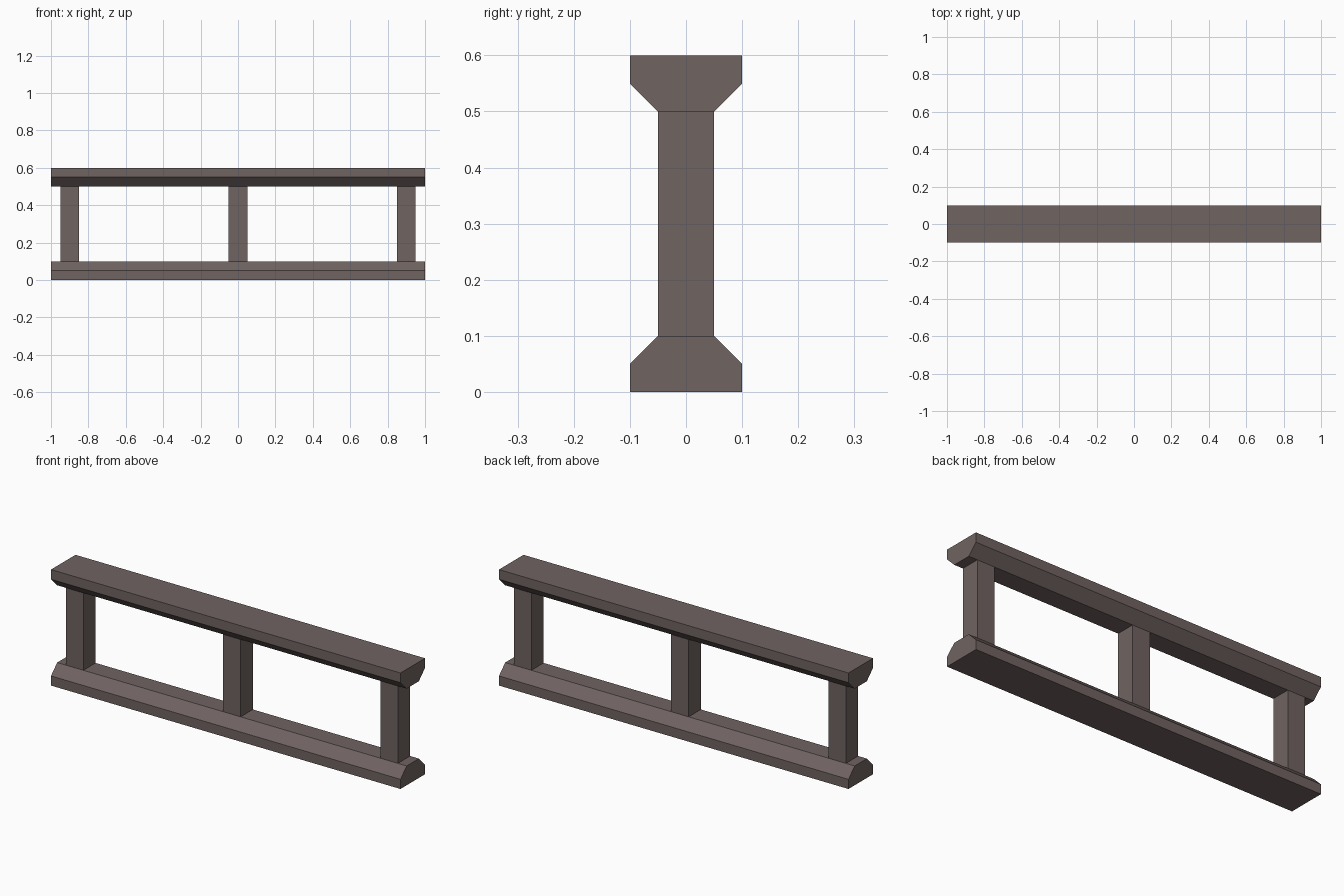
import bpy
import bmesh

if "Cube" in bpy.data.objects:
    bpy.data.objects.remove(bpy.data.objects["Cube"])

stone = bpy.data.materials.new("dark_stone")
stone.diffuse_color = (0.16, 0.125, 0.12, 1.0)
stone.use_nodes = True
stone.node_tree.nodes["Principled BSDF"].inputs["Base Color"].default_value = stone.diffuse_color


def extrude_x(name, profile, x0, x1):
    """Closed prism: a (y, z) profile swept from x0 to x1."""
    bm = bmesh.new()
    face = bm.faces.new([bm.verts.new((x0, y, z)) for y, z in profile])
    ext = bmesh.ops.extrude_face_region(bm, geom=[face], use_keep_orig=True)
    moved = [v for v in ext["geom"] if isinstance(v, bmesh.types.BMVert)]
    bmesh.ops.translate(bm, verts=moved, vec=(x1 - x0, 0, 0))
    bmesh.ops.recalc_face_normals(bm, faces=bm.faces[:])
    mesh = bpy.data.meshes.new(name)
    bm.to_mesh(mesh)
    bm.free()
    mesh.materials.append(stone)
    obj = bpy.data.objects.new(name, mesh)
    bpy.context.collection.objects.link(obj)
    return obj


# Chamfered rails: the top one is the bottom one flipped
rail = [(-0.1, 0), (0.1, 0), (0.1, 0.05), (0.05, 0.1), (-0.05, 0.1), (-0.1, 0.05)]
extrude_x("bottom_rail", rail, -1, 1)
extrude_x("top_rail", [(y, 0.6 - z) for y, z in rail], -1, 1)

# Square posts between the rails
post = [(-0.05, 0.1), (0.05, 0.1), (0.05, 0.5), (-0.05, 0.5)]
for side, x in (("left", -0.9), ("middle", 0.0), ("right", 0.9)):
    extrude_x(side + "_post", post, x - 0.05, x + 0.05)
